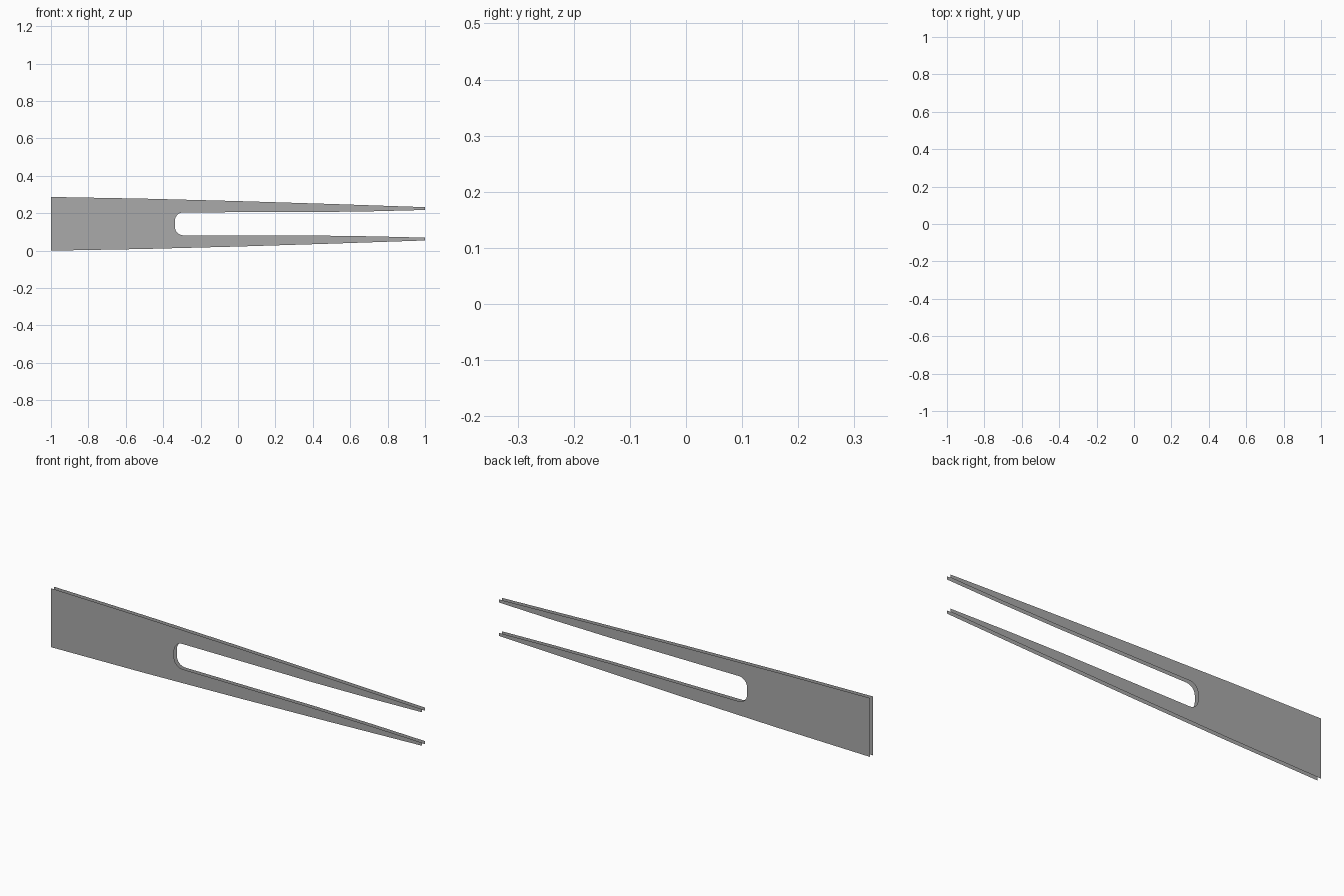
import bpy
import bmesh
from math import pi, sin, cos

cube = bpy.data.objects.get("Cube")
if cube:
    bpy.data.objects.remove(cube, do_unlink=True)

MID_Z = 0.1435      # height of the symmetry line
GAP = 0.0105        # distance of each sheet from the middle

grey = bpy.data.materials.new("plain grey")
grey.use_nodes = True
colour = (0.4, 0.4, 0.4, 1)
grey.diffuse_color = colour
grey.node_tree.nodes["Principled BSDF"].inputs["Base Color"].default_value = colour

# Upper half of the outline: gently bowed outer edge, prong tip, inner edge
outer = [(-1, MID_Z), (-0.5, 0.1345), (0, 0.1215), (0.5, 0.106), (1, 0.089)]
inner = [(1, 0.074), (0.72, 0.067), (0.4, 0.0625)]

# Rounded corner at the closed end of the slot
SLOT_X, SLOT_H, RADIUS = -0.337, 0.0615, 0.045
corner = []
for i in range(9):
    a = pi / 2 * (1 + i / 8)
    corner.append((SLOT_X + RADIUS + RADIUS * cos(a),
                   SLOT_H - RADIUS + RADIUS * sin(a)))

upper = outer + inner + corner
outline = upper + [(x, -h) for x, h in reversed(upper)]


def make_sheet(name, y, points):
    """One flat forked sheet, facing away from the gap."""
    bm = bmesh.new()
    face = bm.faces.new([bm.verts.new((x, y, MID_Z + h)) for x, h in points])
    face.normal_update()
    if face.normal.y * y < 0:
        face.normal_flip()
    bmesh.ops.triangulate(bm, faces=[face])
    mesh = bpy.data.meshes.new(name)
    bm.to_mesh(mesh)
    bm.free()
    mesh.materials.append(grey)
    obj = bpy.data.objects.new(name, mesh)
    bpy.context.collection.objects.link(obj)


make_sheet("front_fork_sheet", -GAP, outline)
make_sheet("back_fork_sheet", GAP, outline)
